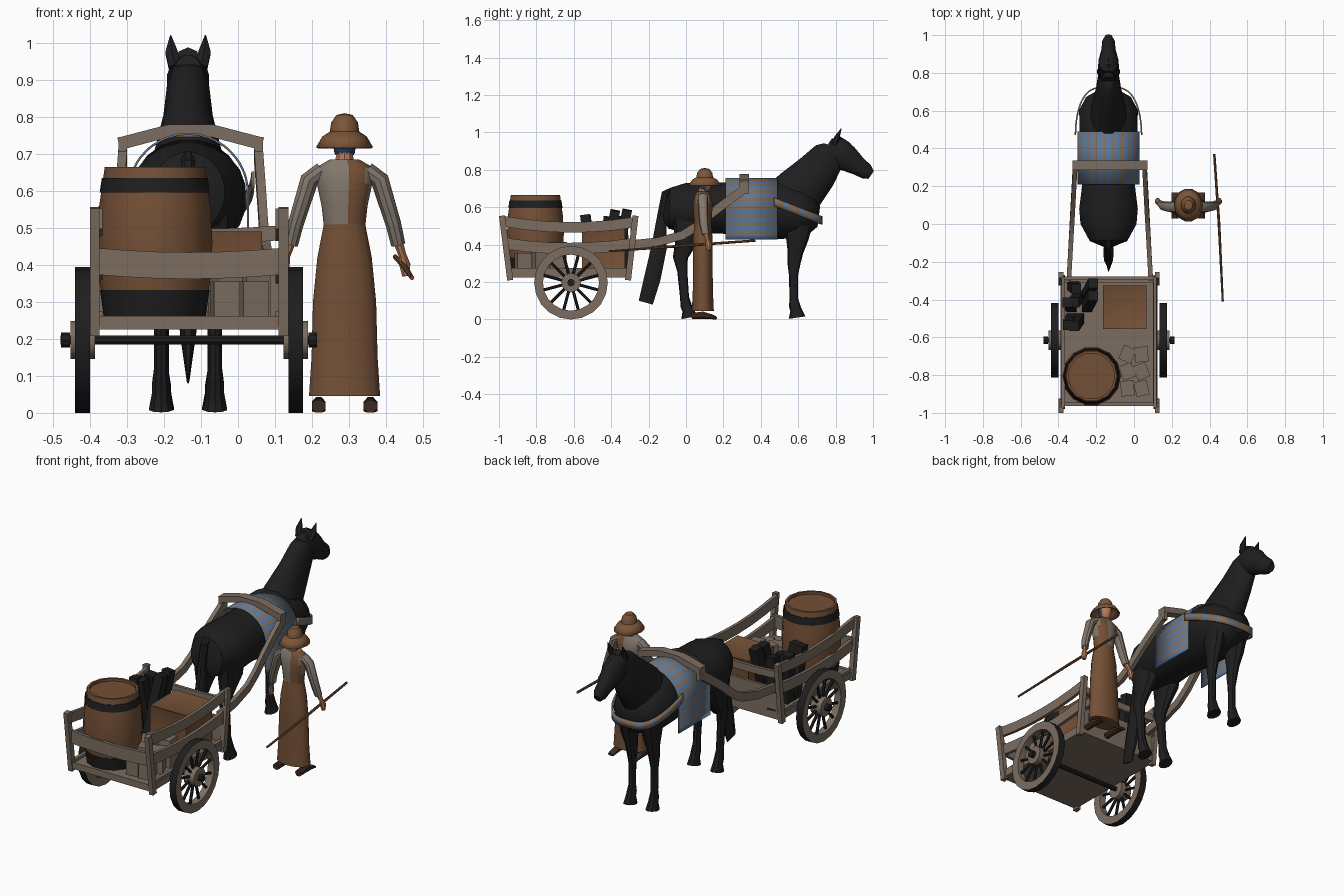
import bpy, bmesh, math, random
from mathutils import Vector, Matrix

random.seed(4)
if "Cube" in bpy.data.objects:
    bpy.data.objects.remove(bpy.data.objects["Cube"])


def material(name, rgb):
    m = bpy.data.materials.new(name)
    m.use_nodes = True
    m.diffuse_color = (*rgb, 1)
    m.node_tree.nodes["Principled BSDF"].inputs["Base Color"].default_value = (*rgb, 1)
    return m


WOOD = material("weathered wood", (0.2, 0.155, 0.12))
BROWN = material("brown", (0.175, 0.08, 0.037))
BLACK = material("coat black", (0.013, 0.013, 0.014))
BLUE = material("woven blue", (0.1, 0.185, 0.34))
TAN = material("woven tan", (0.22, 0.15, 0.095))
SHIRT = material("linen grey", (0.22, 0.185, 0.15))
SKIN = material("skin", (0.45, 0.19, 0.1))
SCARF = material("scarf blue", (0.02, 0.06, 0.15))
HAT = material("hat leather", (0.2, 0.09, 0.04))
SHOE = material("dark leather", (0.05, 0.025, 0.015))


def finish(name, bm, mats, rule=None):
    bmesh.ops.recalc_face_normals(bm, faces=bm.faces)
    if rule:
        for f in bm.faces:
            f.material_index = rule(f.calc_center_median())
    me = bpy.data.meshes.new(name)
    bm.to_mesh(me)
    bm.free()
    for m in mats:
        me.materials.append(m)
    ob = bpy.data.objects.new(name, me)
    bpy.context.collection.objects.link(ob)
    return ob


def tube(name, pts, mats, n=12, ref=(1, 0, 0), rule=None):
    """Loft rings (x, y, z, half width along ref, half depth); n=4 gives a square beam."""
    bm, rings, ref = bmesh.new(), [], Vector(ref)
    cs = [Vector(p[:3]) for p in pts]
    k = math.sqrt(2) if n == 4 else 1
    for i, p in enumerate(pts):
        t = (cs[min(i + 1, len(cs) - 1)] - cs[max(i - 1, 0)]).normalized()
        u = (ref - t * ref.dot(t)).normalized()
        v = t.cross(u)
        ring = []
        for j in range(n):
            a = 2 * math.pi * (j + 0.5) / n
            ring.append(bm.verts.new(cs[i] + k * (u * p[3] * math.cos(a) + v * p[4] * math.sin(a))))
        rings.append(ring)
    for r, s in zip(rings, rings[1:]):
        for j in range(n):
            bm.faces.new((r[j], r[(j + 1) % n], s[(j + 1) % n], s[j]))
    bm.faces.new(rings[0])
    bm.faces.new(rings[-1])
    return finish(name, bm, mats, rule)


def beam(name, a, b, w, h, mat, ref=(1, 0, 0), n=4):
    return tube(name, [(*a, w, h), (*b, w, h)], [mat], n, ref)


def box(name, lo, hi, mat, inset=0, turn=0):
    bm = bmesh.new()
    lo, hi = Vector(lo), Vector(hi)
    bmesh.ops.create_cube(bm, size=1, matrix=Matrix.Translation((lo + hi) / 2)
                          @ Matrix.Rotation(turn, 4, "Z") @ Matrix.Diagonal((*(hi - lo), 1)))
    if inset:
        bmesh.ops.inset_individual(bm, faces=bm.faces[:], thickness=inset, depth=-0.008)
    return finish(name, bm, [mat])


def lathe(name, prof, mats, at, n=16, axis="Z", closed=False, rule=None, stretch=1):
    """Turn a profile of (radius, height) about an axis."""
    bm = bmesh.new()
    vs = [bm.verts.new((r, 0, h)) for r, h in prof]
    pairs = list(zip(vs, vs[1:])) + ([(vs[-1], vs[0])] if closed else [])
    es = [bm.edges.new(p) for p in pairs]
    bmesh.ops.spin(bm, geom=vs + es, cent=(0, 0, 0), axis=(0, 0, 1), angle=2 * math.pi, steps=n)
    bmesh.ops.remove_doubles(bm, verts=bm.verts, dist=1e-4)
    rot = Matrix.Rotation(math.pi / 2, 4, "Y") if axis == "X" else Matrix.Diagonal((1, stretch, 1, 1))
    bm.transform(Matrix.Translation(at) @ rot)
    return finish(name, bm, mats, rule)


# --- cart body ---
CX, HALF = -0.132, 0.255
box("cart_floor", (-0.39, -0.95, 0.225), (0.125, -0.3, 0.26), WOOD)


def sag_rail(name, a, b, drop, w, h, ref):
    a, b = Vector(a), Vector(b)
    pts = []
    for i in range(7):
        t = i / 6
        p = a.lerp(b, t) - Vector((0, 0, drop * 4 * t * (1 - t)))
        pts.append((*p, w, h))
    tube(name, pts, [WOOD], 4, ref)


for s, side in ((-1, "right"), (1, "left")):
    x = CX + s * HALF
    beam(f"rear_post_{side}", (x, -0.94, 0.21), (x, -0.984, 0.555), 0.013, 0.016, WOOD)
    beam(f"fore_post_{side}", (x, -0.31, 0.21), (x, -0.27, 0.555), 0.013, 0.016, WOOD)
    xi = x - s * 0.012
    sag_rail(f"top_rail_{side}", (xi, -0.975, 0.525), (xi, -0.275, 0.52), 0.03, 0.009, 0.028, (1, 0, 0))
    sag_rail(f"middle_rail_{side}", (xi, -0.96, 0.405), (xi, -0.285, 0.405), 0.025, 0.009, 0.03, (1, 0, 0))
    box(f"side_board_{side}", (xi - 0.01, -0.945, 0.225), (xi + 0.01, -0.305, 0.275), WOOD)
L, R = CX - HALF, CX + HALF
sag_rail("rear_rail", (L, -0.955, 0.41), (R, -0.955, 0.41), 0.012, 0.009, 0.036, (0, 1, 0))
sag_rail("fore_rail", (L, -0.288, 0.487), (R, -0.288, 0.487), 0.01, 0.009, 0.02, (0, 1, 0))
box("fore_board", (L, -0.31, 0.225), (R, -0.295, 0.4), WOOD)
box("rear_beam", (L, -0.955, 0.225), (R, -0.935, 0.262), WOOD)

# --- wheels and axle ---
WY, WZ, WR = -0.615, 0.197, 0.197
beam("axle", (-0.48, WY, WZ), (0.205, WY, WZ), 0.013, 0.013, BLACK, (0, 1, 0), 8)
for s, side in ((-1, "right"), (1, "left")):
    x = CX + s * 0.288
    def is_tire(c):
        return 1 if math.hypot(c.y - WY, c.z - WZ) > 0.185 else 0
    lathe(f"wheel_rim_{side}", [(0.15, -0.02), (WR, -0.02), (WR, 0.02), (0.15, 0.02)],
          [WOOD, BLACK], (x, WY, WZ), 20, "X", True, is_tire)
    lathe(f"hub_{side}", [(0, -0.033), (0.052, -0.033), (0.052, 0.033), (0, 0.033)],
          [WOOD], (x, WY, WZ), 12, "X")
    lathe(f"axle_cap_{side}", [(0, -0.012), (0.02, -0.012), (0.02, 0.012), (0, 0.012)],
          [BLACK], (x + s * 0.046, WY, WZ), 8, "X")
    for i in range(12):
        a = math.tau * (i + 0.5) / 12
        d = Vector((0, math.cos(a), math.sin(a)))
        o = Vector((x, WY, WZ))
        beam(f"spoke_{side}_{i}", o + d * 0.045, o + d * 0.155, 0.008, 0.008, BLACK, n=6)

# --- cargo ---
BC = (-0.225, -0.805, 0)
lathe("barrel", [(0, 0.262), (0.134, 0.262), (0.15, 0.36), (0.156, 0.46), (0.15, 0.56), (0.135, 0.665),
                 (0.122, 0.665), (0.122, 0.65), (0, 0.65)], [BROWN], BC, 14)
for name, r0, z0, r1, z1 in (("low_hoop", 0.138, 0.262, 0.148, 0.332), ("high_hoop", 0.149, 0.595, 0.143, 0.635)):
    lathe(name, [(r0, z0), (r1, z1), (r1 - 0.012, z1), (r0 - 0.012, z0)], [BLACK], BC, 14, closed=True)
box("crate", (-0.165, -0.555, 0.26), (0.065, -0.325, 0.49), BROWN, 0.025)
for i in range(7):
    x, y = -0.33 + 0.04 * (i % 3), -0.5 + 0.06 * (i // 2)
    top = (x + random.uniform(-0.04, 0.04), y + random.uniform(-0.05, 0.09), random.uniform(0.53, 0.6))
    beam(f"charcoal_{i}", (x, y, 0.265), top, 0.026, 0.026, BLACK)
for i in range(6):
    x, y = -0.035 + 0.075 * (i % 2), -0.87 + 0.09 * (i // 2)
    box(f"stone_block_{i}", (x - 0.035, y - 0.04, 0.26), (x + 0.035, y + 0.04, 0.355 + 0.03 * (i // 2)),
        WOOD, turn=random.uniform(-0.5, 0.5))

# --- shafts and yoke ---
YC = -0.128
for s, side in ((-1, "right"), (1, "left")):
    path = ((-0.3, 0.4), (-0.15, 0.415), (-0.02, 0.45), (0.06, 0.5), (0.14, 0.57), (0.22, 0.63), (0.31, 0.695))
    tube(f"shaft_{side}", [(YC + s * (0.217 - 0.055 * (y + 0.3)), y, z, 0.012, 0.023) for y, z in path], [WOOD], 4)
    beam(f"yoke_peg_{side}", (YC + s * 0.184, 0.31, 0.67), (YC + s * 0.184, 0.31, 0.745), 0.011, 0.024, WOOD)
tube("yoke", [(YC + dx, 0.312, z, 0.025, 0.017) for dx, z in
              ((-0.194, 0.727), (-0.06, 0.762), (0.06, 0.762), (0.194, 0.727))], [WOOD], 4, (0, 1, 0))

# --- horse ---
HX = -0.135


def horse_part(name, rows, dx=0, n=16):
    return tube(name, [(HX + dx, *r) for r in rows], [BLACK], n)


horse_part("horse_trunk", [
    (-0.115, 0.6, 0.03, 0.06), (-0.09, 0.595, 0.1, 0.11), (0, 0.595, 0.15, 0.137), (0.08, 0.595, 0.157, 0.138),
    (0.2, 0.595, 0.142, 0.138), (0.35, 0.585, 0.15, 0.15), (0.5, 0.585, 0.156, 0.157), (0.6, 0.57, 0.157, 0.14),
    (0.67, 0.555, 0.12, 0.105), (0.71, 0.55, 0.05, 0.055)], n=20)
horse_part("horse_neck", [
    (0.5, 0.59, 0.11, 0.14), (0.6, 0.68, 0.095, 0.14), (0.7, 0.79, 0.068, 0.115),
    (0.77, 0.885, 0.057, 0.09), (0.785, 0.925, 0.045, 0.05)])
horse_part("horse_head", [
    (0.755, 0.93, 0.035, 0.045), (0.8, 0.9, 0.058, 0.082), (0.86, 0.862, 0.054, 0.073),
    (0.92, 0.82, 0.038, 0.052), (0.965, 0.79, 0.034, 0.043), (0.99, 0.773, 0.02, 0.026)])
horse_part("horse_tail", [
    (-0.07, 0.69, 0.018, 0.02), (-0.11, 0.675, 0.02, 0.022), (-0.128, 0.56, 0.024, 0.027),
    (-0.145, 0.38, 0.03, 0.045), (-0.18, 0.22, 0.024, 0.048), (-0.215, 0.09, 0.004, 0.042)], n=8)
horse_part("forelock", [(0.8, 0.965, 0.03, 0.025), (0.87, 0.935, 0.012, 0.012), (0.9, 0.9, 0.003, 0.003)], n=6)
for s, side in ((-1, "right"), (1, "left")):
    tube(f"ear_{side}", [(HX + s * 0.035, 0.79, 0.935, 0.02, 0.018), (HX + s * 0.045, 0.808, 0.975, 0.019, 0.014),
                         (HX + s * 0.047, 0.83, 1.02, 0.002, 0.002)], [BLACK], 6)
    horse_part(f"hind_leg_{side}", [
        (0.02, 0.6, 0.06, 0.1), (0.02, 0.47, 0.054, 0.085), (-0.01, 0.39, 0.035, 0.052), (-0.03, 0.33, 0.026, 0.04),
        (-0.02, 0.26, 0.02, 0.027), (-0.008, 0.12, 0.02, 0.024), (0, 0.075, 0.026, 0.03),
        (0.01, 0.05, 0.026, 0.03), (0.018, 0.01, 0.034, 0.044)], s * 0.073, 10)
    horse_part(f"fore_leg_{side}", [
        (0.6, 0.56, 0.06, 0.09), (0.595, 0.43, 0.045, 0.06), (0.585, 0.36, 0.03, 0.042), (0.577, 0.3, 0.026, 0.035),
        (0.575, 0.24, 0.019, 0.025), (0.577, 0.11, 0.019, 0.023), (0.58, 0.075, 0.025, 0.03),
        (0.588, 0.05, 0.026, 0.031), (0.594, 0.01, 0.034, 0.045)], s * 0.07, 10)


def strip(name, lines, mats, pick, thick):
    """Sheet through pairs of edge points, coloured by step number."""
    bm = bmesh.new()
    rows = [[bm.verts.new(p) for p in line] for line in lines]
    for i, (r, q) in enumerate(zip(rows, rows[1:])):
        bm.faces.new((r[0], r[1], q[1], q[0])).material_index = pick(i)
    ob = finish(name, bm, mats)
    mod = ob.modifiers.new("thickness", "SOLIDIFY")
    mod.thickness, mod.offset = thick, 0


# Striped blanket: over the back, then hanging straight down
def drape(s):
    r, quarter = 0.162, 0.162 * math.pi / 2
    a = max(-quarter, min(quarter, s)) / r
    return HX + r * math.sin(a), 0.592 + r * math.cos(a) - max(0, abs(s) - quarter)


half = [0.014]
while half[-1] < 0.4:
    half.append(half[-1] + (0.018 if len(half) % 2 else 0.027))
stops = [-h for h in reversed(half)] + half
mid = len(half) - 1
strip("saddle_blanket", [[(drape(s)[0], y, drape(s)[1]) for y in (0.21, 0.49)] for s in stops],
      [BLUE, TAN], lambda i: (i - mid) % 2, 0.006)

# Chest strap
lines = []
for i in range(33):
    a = math.pi * i / 32
    c, sn = math.cos(a), math.sin(a)
    x = HX + math.copysign(0.175 * abs(c) ** 0.6, c)
    lines.append([(x, 0.47 + 0.255 * sn, 0.63 - 0.1 * sn + dz) for dz in (-0.022, 0.022)])
strip("chest_strap", lines, [TAN, BLUE], lambda i: 1 if i % 4 == 2 else 0, 0.008)

# --- walking woman ---
PX, PY = 0.288, 0.09
def upright(name, rows, mats, rule=None, y=PY, n=16):
    return tube(name, [(PX, y, z, w, d) for z, w, d in rows], mats, n, rule=rule)


upright("skirt", [(0.045, 0.098, 0.06), (0.15, 0.091, 0.055), (0.3, 0.087, 0.053), (0.42, 0.075, 0.054),
                  (0.51, 0.057, 0.047)], [BROWN])
upright("blouse", [(0.49, 0.055, 0.045), (0.56, 0.063, 0.05), (0.62, 0.076, 0.053), (0.662, 0.08, 0.044),
                   (0.685, 0.04, 0.032)], [SHIRT, BROWN], lambda c: 1 if 0.3 < c.x < 0.35 else 0, n=20)
upright("neck", [(0.67, 0.028, 0.028), (0.71, 0.022, 0.022)], [SKIN], n=10)
upright("head", [(0.685, 0.014, 0.016), (0.7, 0.028, 0.032), (0.735, 0.034, 0.04), (0.77, 0.03, 0.036)],
        [SKIN, SCARF], lambda c: 1 if c.y < PY + 0.018 else 0, PY + 0.01, 12)
hat = lathe("hat", [(0, 0.81), (0.022, 0.805), (0.036, 0.785), (0.04, 0.76), (0.06, 0.747), (0.077, 0.718)],
            [HAT], (PX, PY + 0.01, 0), 14, stretch=1.15)
hat.modifiers.new("thickness", "SOLIDIFY").thickness = 0.006
for s, side in ((-1, "right"), (1, "left")):
    tube(f"sleeve_{side}", [(PX + s * 0.06, PY, 0.655, 0.025, 0.028), (PX + s * 0.095, PY, 0.63, 0.026, 0.028),
                            (PX + s * 0.132, PY + 0.005, 0.51, 0.022, 0.024),
                            (PX + s * 0.145, PY + 0.015, 0.455, 0.02, 0.02)], [SHIRT], 10)
    tube(f"forearm_{side}", [(PX + s * 0.142, PY + 0.012, 0.47, 0.014, 0.015), (PX + s * 0.157, PY + 0.025, 0.425, 0.011, 0.012),
                             (PX + s * 0.163, PY + 0.03, 0.4, 0.016, 0.018), (PX + s * 0.165, PY + 0.032, 0.37, 0.01, 0.012)],
         [SKIN], 8)
    tube(f"shoe_{side}", [(PX + s * 0.07, PY + dy, h, 0.02, h) for dy, h in
                          ((-0.06, 0.018), (0, 0.022), (0.05, 0.014), (0.075, 0.007))], [SHOE], 8)
tube("staff", [(0.47, -0.41, 0.365, 0.006, 0.006), (0.45, 0.0, 0.395, 0.008, 0.008),
               (0.425, 0.37, 0.422, 0.007, 0.007)], [BROWN], 8)

# Smooth shading with sharp edges kept
for ob in bpy.context.collection.objects:
    ob.select_set(ob.type == "MESH")
bpy.context.view_layer.objects.active = hat
bpy.ops.object.shade_smooth_by_angle(angle=math.radians(35))
